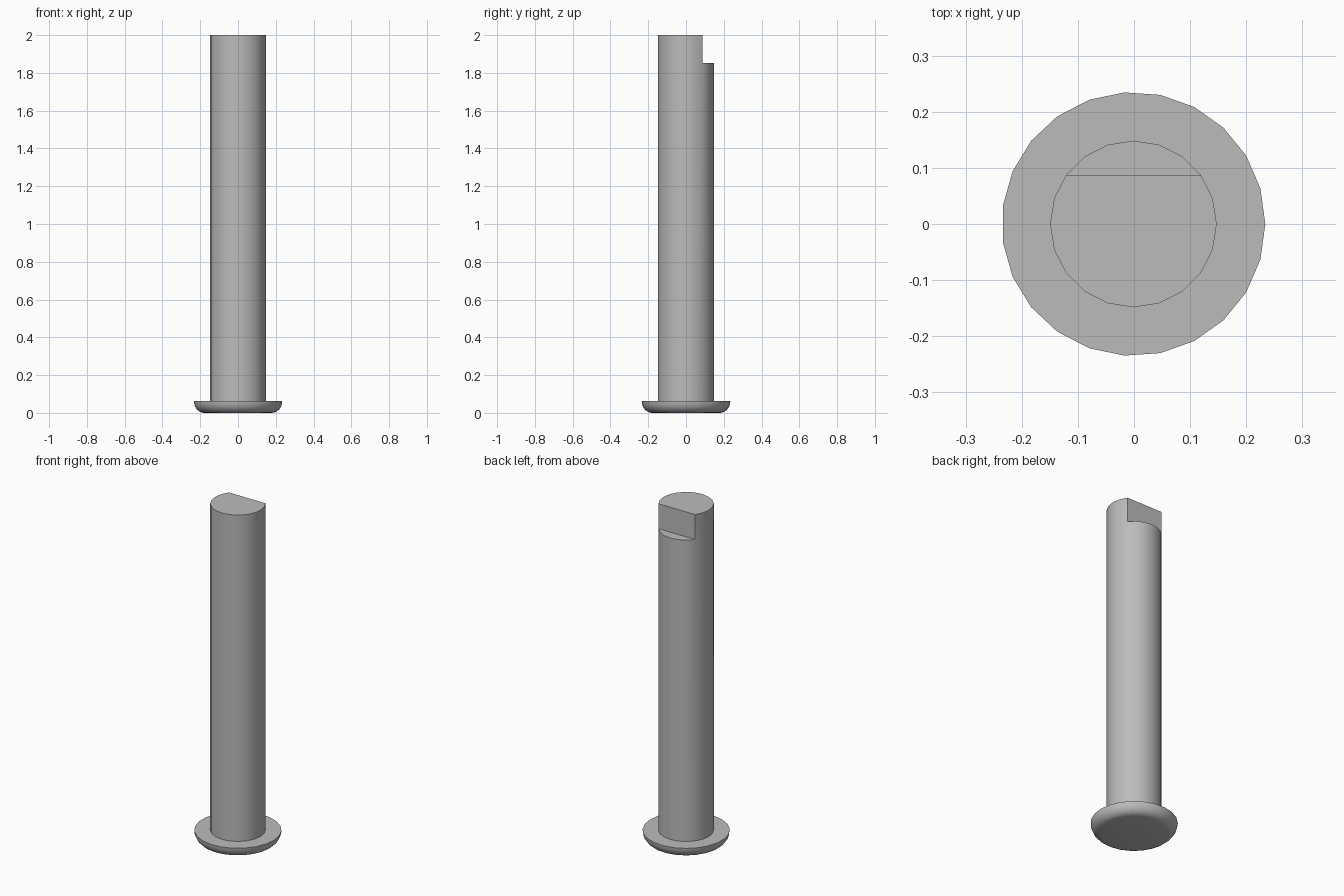
import bpy, bmesh, math
from mathutils import Vector

cube = bpy.data.objects.get("Cube")
if cube:
    bpy.data.objects.remove(cube, do_unlink=True)

HEAD_R, HEAD_H, FILLET = 0.235, 0.063, 0.055
SHAFT_R, NOTCH_Z, TOP_Z = 0.1485, 1.852, 2.0
CENTRE_X = -0.001

steel = bpy.data.materials.new("grey steel")
steel.use_nodes = True
grey = (0.5, 0.5, 0.5, 1)
steel.diffuse_color = grey
steel.node_tree.nodes["Principled BSDF"].inputs["Base Color"].default_value = grey


def ring(bm, sides, radius, z):
    return [bm.verts.new((radius * math.cos(math.tau * i / sides),
                          radius * math.sin(math.tau * i / sides), z))
            for i in range(sides)]


def finish(bm, name):
    bmesh.ops.recalc_face_normals(bm, faces=bm.faces)
    mesh = bpy.data.meshes.new(name)
    bm.to_mesh(mesh)
    bm.free()
    mesh.materials.append(steel)
    obj = bpy.data.objects.new(name, mesh)
    obj.location.x = CENTRE_X
    bpy.context.collection.objects.link(obj)
    bpy.ops.object.select_all(action="DESELECT")
    obj.select_set(True)
    bpy.context.view_layer.objects.active = obj
    bpy.ops.object.shade_smooth_by_angle(angle=math.radians(35))


# Head: flat disc with a rounded lower rim
bm = bmesh.new()
sides, steps = 23, 6
rings = []
for s in range(steps + 1):
    a = math.pi / 2 * s / steps
    rings.append(ring(bm, sides, HEAD_R - FILLET * (1 - math.sin(a)),
                      HEAD_H * (1 - math.cos(a))))
for low, high in zip(rings, rings[1:]):
    for i in range(sides):
        j = (i + 1) % sides
        bm.faces.new((low[i], low[j], high[j], high[i]))
bm.faces.new(rings[0])
bm.faces.new(rings[-1])
finish(bm, "pin_head")

# Shaft: cylinder up to the notch, then the front segment carried on to the top
bm = bmesh.new()
sides = 20
low = ring(bm, sides, SHAFT_R, HEAD_H - 0.003)
high = ring(bm, sides, SHAFT_R, NOTCH_Z)
for i in range(sides):
    j = (i + 1) % sides
    bm.faces.new((low[i], low[j], high[j], high[i]))
bm.faces.new(low)
bm.faces.new(high[2:9])                  # ledge behind the flat
tongue = bm.faces.new(high[8:] + high[:3])
top = bmesh.ops.extrude_discrete_faces(bm, faces=[tongue])["faces"][0]
bmesh.ops.translate(bm, verts=top.verts, vec=Vector((0, 0, TOP_Z - NOTCH_Z)))
finish(bm, "pin_shaft")
